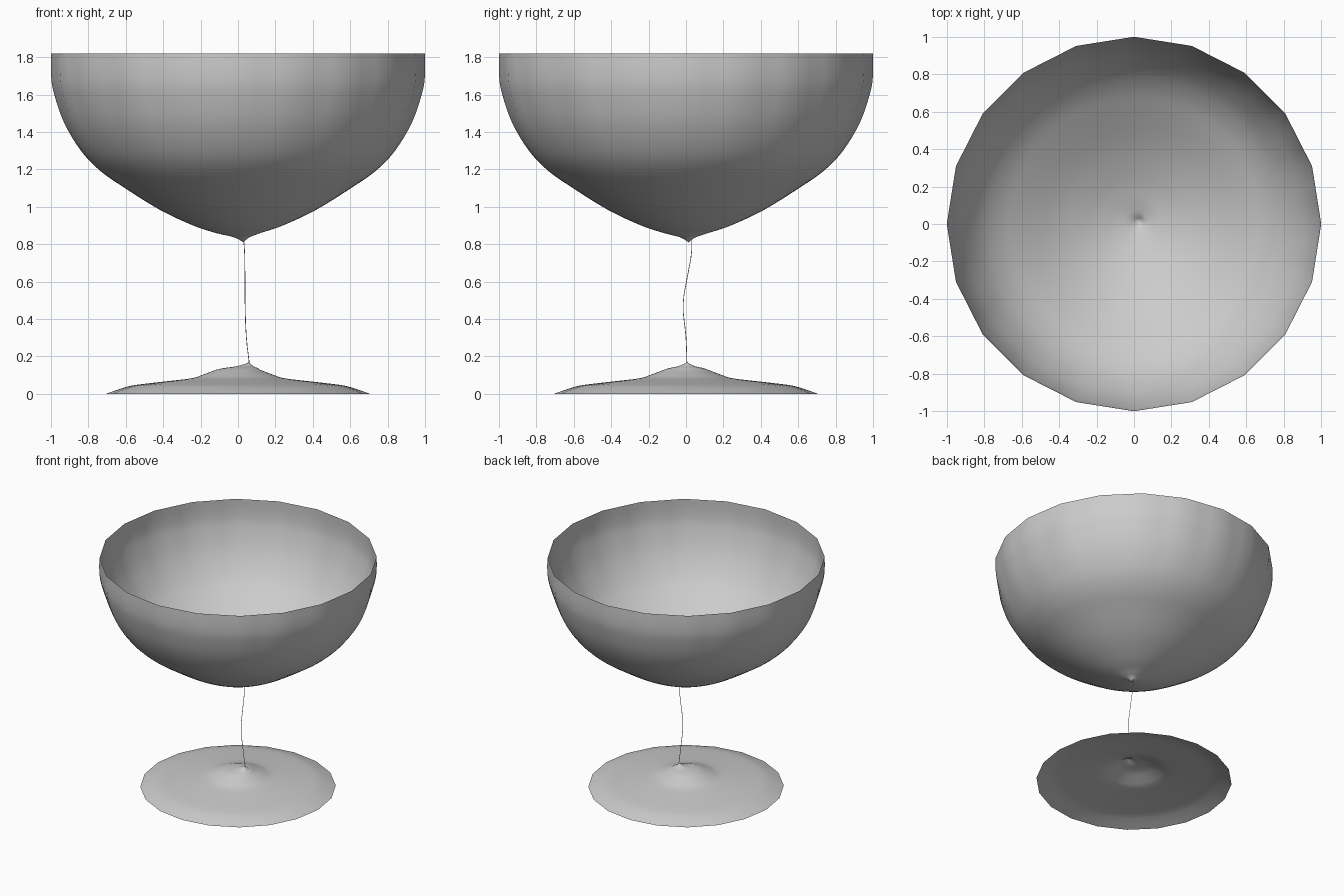
import bpy, bmesh, math

cube = bpy.data.objects.get("Cube")
if cube:
    bpy.data.objects.remove(cube, do_unlink=True)

SIDES, SUB = 20, 3          # rim corners, and columns per rim side
COLUMNS = SIDES * SUB

grey = bpy.data.materials.new("plain_grey")
grey.use_nodes = True
colour = (0.6, 0.6, 0.6, 1)
grey.diffuse_color = colour
grey.node_tree.nodes["Principled BSDF"].inputs["Base Color"].default_value = colour


def smooth_profile(points, steps=4):
    """Catmull-Rom through the (radius, height) points."""
    out = []
    for i in range(len(points) - 1):
        a, b = points[max(i - 1, 0)], points[i]
        c, d = points[i + 1], points[min(i + 2, len(points) - 1)]
        for s in range(steps):
            t = s / steps
            out.append([0.5 * (2 * q + (r - p) * t + (2 * p - 5 * q + 4 * r - w) * t * t
                               + (3 * q - p - 3 * r + w) * t ** 3)
                        for p, q, r, w in zip(a, b, c, d)])
    return out + [list(points[-1])]


def shell(name, profile, tip):
    """Open thin shell: round inside, straight-sided at its rim, closed at an off-centre tip."""
    bm = bmesh.new()
    rim = profile[-1][0]
    rings = []
    for r, z in smooth_profile(profile):
        edge = max(0, min(1, (r / rim - 0.8) / 0.2))     # how polygonal this ring is
        pull = max(0, 1 - r / 0.12)                      # lean toward the tip
        ring = []
        for k in range(COLUMNS):
            a = math.tau * k / COLUMNS
            off = (k % SUB) / SUB * math.tau / SIDES - math.pi / SIDES
            poly = math.cos(math.pi / SIDES) / math.cos(off)
            rr = r * (1 + edge * (poly - 1))
            ring.append(bm.verts.new((rr * math.cos(a) + pull * tip[0],
                                      rr * math.sin(a) + pull * tip[1], z)))
        rings.append(ring)
    for lo, hi in zip(rings, rings[1:]):
        for k in range(COLUMNS):
            n = (k + 1) % COLUMNS
            bm.faces.new((lo[k], lo[n], hi[n], hi[k]))
    point = bm.verts.new(tip)
    for k in range(COLUMNS):
        bm.faces.new((point, rings[0][(k + 1) % COLUMNS], rings[0][k]))
    bmesh.ops.recalc_face_normals(bm, faces=bm.faces)
    mesh = bpy.data.meshes.new(name)
    bm.to_mesh(mesh)
    bm.free()
    mesh.materials.append(grey)
    mesh.shade_smooth()
    obj = bpy.data.objects.new(name, mesh)
    bpy.context.collection.objects.link(obj)
    return obj


# Bowl
shell("bowl", [(0.02, 0.825), (0.05, 0.84), (0.12, 0.86), (0.24, 0.9), (0.42, 0.985),
               (0.62, 1.11), (0.74, 1.195), (0.84, 1.3), (0.93, 1.45), (0.985, 1.61),
               (1.0, 1.71), (1.0, 1.82)], (0.03, 0.015, 0.81))

# Foot
shell("foot", [(0.015, 0.16), (0.05, 0.146), (0.1, 0.135), (0.18, 0.105), (0.25, 0.083),
               (0.4, 0.065), (0.55, 0.047), (0.62, 0.03), (0.705, 0.0)], (0.06, 0.005, 0.17))

# Thread-thin stem
path = [(0.06, 0.005, 0.165), (0.045, 0.0, 0.3), (0.038, -0.015, 0.48),
        (0.037, 0.01, 0.64), (0.035, 0.03, 0.76), (0.03, 0.03, 0.83)]
curve = bpy.data.curves.new("stem", "CURVE")
curve.dimensions = "3D"
curve.bevel_depth = 0.002
curve.bevel_resolution = 0
curve.resolution_u = 4
spline = curve.splines.new("BEZIER")
spline.bezier_points.add(len(path) - 1)
for p, co in zip(spline.bezier_points, path):
    p.co = co
    p.handle_left_type = p.handle_right_type = "AUTO"
curve.materials.append(grey)
stem = bpy.data.objects.new("stem", curve)
bpy.context.collection.objects.link(stem)
